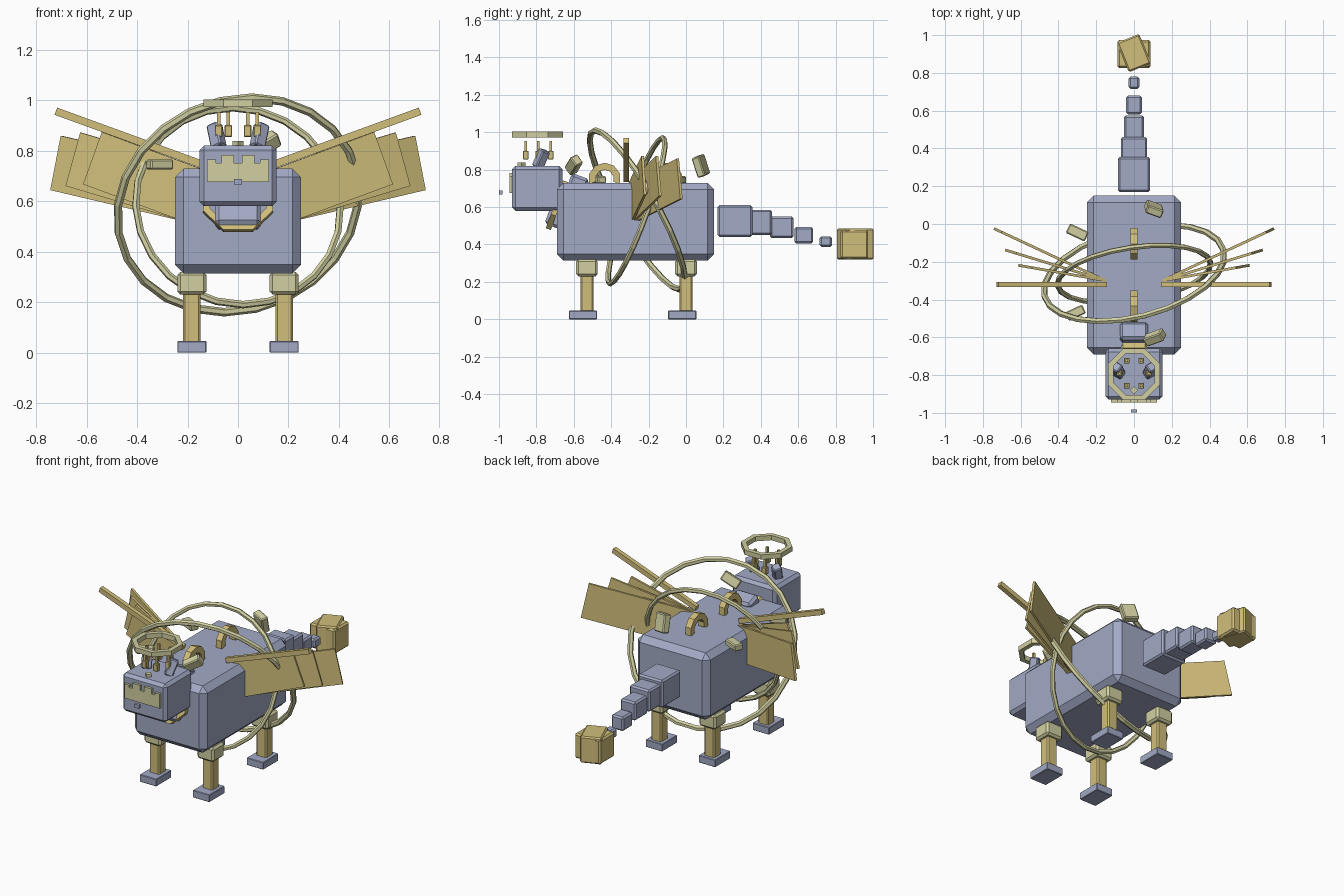
import bpy
import bmesh
from math import radians, cos, sin, tau
from mathutils import Matrix, Vector, Euler

if "Cube" in bpy.data.objects:
    bpy.data.objects.remove(bpy.data.objects["Cube"])


def material(name, rgb):
    m = bpy.data.materials.new(name)
    m.use_nodes = True
    m.diffuse_color = (*rgb, 1)
    m.node_tree.nodes["Principled BSDF"].inputs["Base Color"].default_value = (*rgb, 1)
    return m


BLUE = material("slate_blue", (0.36, 0.40, 0.56))
GOLD = material("gold", (0.64, 0.52, 0.20))
PALE = material("pale_straw", (0.64, 0.63, 0.36))


def finish(name, bm, mat):
    bmesh.ops.recalc_face_normals(bm, faces=bm.faces)
    mesh = bpy.data.meshes.new(name)
    bm.to_mesh(mesh)
    bm.free()
    mesh.materials.append(mat)
    obj = bpy.data.objects.new(name, mesh)
    bpy.context.collection.objects.link(obj)
    return obj


def box(name, centre, size, mat, bevel=0.0, turn=(0, 0, 0)):
    """Box with chamfered edges, turned by degrees about its centre."""
    bm = bmesh.new()
    bmesh.ops.create_cube(bm, size=1, matrix=Matrix.Diagonal((*size, 1)))
    if bevel:
        bmesh.ops.bevel(bm, geom=bm.edges[:], offset=bevel, segments=1, affect='EDGES')
    obj = finish(name, bm, mat)
    obj.location = centre
    obj.rotation_euler = [radians(a) for a in turn]
    return obj


def ring(name, centre, u, v, wide, deep, mat, count, sides=4, start=0.0, sweep=tau):
    """Faceted hoop in the plane of u and v, which carry its radius."""
    u, v, centre = Vector(u), Vector(v), Vector(centre)
    axis = u.cross(v).normalized()
    closed = sweep == tau
    bm = bmesh.new()
    loops = []
    for i in range(count if closed else count + 1):
        a = start + sweep * i / count
        spoke = u * cos(a) + v * sin(a)
        out = spoke.normalized()
        loop = []
        for j in range(sides):
            b = tau * (j + 0.5) / sides
            loop.append(bm.verts.new(centre + spoke + out * cos(b) * wide + axis * sin(b) * deep))
        loops.append(loop)
    for i in range(count):
        p, q = loops[i], loops[(i + 1) % len(loops)]
        for j in range(sides):
            k = (j + 1) % sides
            bm.faces.new((p[j], p[k], q[k], q[j]))
    if not closed:
        bm.faces.new(loops[0])
        bm.faces.new(loops[-1])
    return finish(name, bm, mat)


# Body, head and neck
box("body", (0, -0.27, 0.522), (0.5, 0.84, 0.416), BLUE, 0.035)
box("head", (0, -0.795, 0.70), (0.304, 0.27, 0.24), BLUE, 0.018)
box("neck_lower", (0, -0.65, 0.60), (0.18, 0.14, 0.24), BLUE, 0.015, (-20, 0, 0))
box("neck_upper", (0, -0.59, 0.69), (0.15, 0.10, 0.16), BLUE, 0.015, (-20, 0, 0))
ring("collar", (0, -0.69, 0.61), (0.135, 0, 0), (0, 0.045, 0.125), 0.02, 0.02,
     GOLD, 8, 4, tau / 16)

# Face plate with a stepped brow, and nose
box("face_plate", (0, -0.937, 0.713), (0.244, 0.016, 0.075), PALE)
for side, tag in ((1, "left"), (-1, "right")):
    box(f"brow_{tag}", (side * 0.04, -0.937, 0.765), (0.05, 0.016, 0.035), PALE)
    box(f"cheek_{tag}", (side * 0.105, -0.937, 0.755), (0.034, 0.016, 0.02), PALE)
box("nose", (0, -0.99, 0.677), (0.032, 0.018, 0.022), BLUE)
box("forehead_stud", (0, -0.88, 0.828), (0.03, 0.03, 0.02), PALE, 0, (0, 0, 45))

# Halo and circle of candles above the head
ring("halo", (0, -0.795, 0.988), (0.133, 0, 0), (0, 0.133, 0), 0.021, 0.021,
     PALE, 8, 4, tau / 16)
for i in range(6):
    a = tau * i / 6
    x, y = 0.077 * cos(a), -0.79 + 0.077 * sin(a)
    box(f"candle_{i + 1}", (x, y, 0.878), (0.03, 0.03, 0.046), GOLD, 0.003)
    box(f"candle_wick_{i + 1}", (x, y, 0.925), (0.014, 0.014, 0.055), GOLD)

# Ears
for side, tag in ((1, "left"), (-1, "right")):
    box(f"ear_{tag}", (side * 0.085, -0.775, 0.858), (0.05, 0.05, 0.10), BLUE, 0.006,
        (-15, side * 22, side * 30))

# Legs
for x, side in ((0.183, "left"), (-0.183, "right")):
    for y, end in ((-0.53, "front"), (0, "back")):
        tag = f"{end}_{side}"
        box(f"thigh_{tag}", (x, y, 0.275), (0.115, 0.115, 0.09), PALE, 0.012)
        box(f"shin_{tag}", (x, y, 0.15), (0.07, 0.07, 0.24), GOLD, 0.008)
        box(f"foot_{tag}", (x, y - 0.02, 0.023), (0.115, 0.15, 0.046), BLUE, 0.003)

# Tail: shrinking blocks as (y, z, length, width, height)
tail = [(0.262, 0.525, 0.185, 0.17, 0.17), (0.40, 0.518, 0.12, 0.14, 0.135),
        (0.512, 0.492, 0.125, 0.105, 0.115), (0.63, 0.45, 0.10, 0.084, 0.088),
        (0.748, 0.415, 0.066, 0.056, 0.058)]
for i, (y, z, length, width, height) in enumerate(tail):
    box(f"tail_segment_{i + 1}", (0, y, z), (width, length, height), BLUE, 0.01)
box("tail_block", (0, 0.90, 0.40), (0.176, 0.148, 0.155), GOLD, 0.01)
box("tail_block_turned", (0, 0.905, 0.403), (0.126, 0.168, 0.165), GOLD, 0.008, (0, 0, 22))

# Great hoops around the body
ring("outer_hoop", (0, -0.26, 0.585), (0.475, 0.12, 0), (0.055, -0.225, 0.425),
     0.017, 0.017, PALE, 24, 6)
ring("inner_hoop", (0, -0.265, 0.58), (0.405, 0.06, 0), (-0.02, 0.14, 0.39),
     0.015, 0.015, PALE, 24, 6)

# Arched handles along the back
for y, tag in ((-0.435, "front"), (-0.105, "back")):
    ring(f"back_arch_{tag}", (0, y, 0.75), (0, 0.068, 0), (0, 0, 0.068), 0.027, 0.027,
         GOLD, 6, 4, -0.3, tau / 2 + 0.6)

# Wings: a spar and three fanned feathers as (yaw, pitch, length)
feathers = [(10, 20, 0.42), (17, 16, 0.515), (25, 12, 0.62)]
for side, tag in ((1, "left"), (-1, "right")):
    box(f"wing_spar_{tag}", (side * 0.435, -0.32, 0.852), (0.61, 0.028, 0.03), GOLD, 0,
        (0, side * -20, 0))
    for i, (yaw, pitch, length) in enumerate(feathers):
        rot = Euler((0, radians(-pitch * side), radians(yaw * side)))
        root = Vector((side * 0.15, -0.30, 0.73))
        centre = root + rot.to_matrix() @ Vector((side * length / 2, 0, -0.11))
        feather = box(f"feather_{i + 1}_{tag}", centre, (length, 0.014, 0.22), GOLD)
        feather.rotation_euler = rot

# Floating shards
box("shard_back", (0.105, 0.08, 0.82), (0.09, 0.045, 0.11), PALE, 0.006, (15, 10, -20))
box("shard_side_back", (-0.30, -0.045, 0.745), (0.11, 0.055, 0.04), PALE, 0.006, (0, 0, -25))
box("shard_side_front", (-0.31, -0.47, 0.745), (0.10, 0.05, 0.04), PALE, 0.006, (0, 0, 25))
box("shard_neck", (0.11, -0.60, 0.825), (0.11, 0.05, 0.06), PALE, 0.006, (25, -30, 20))
